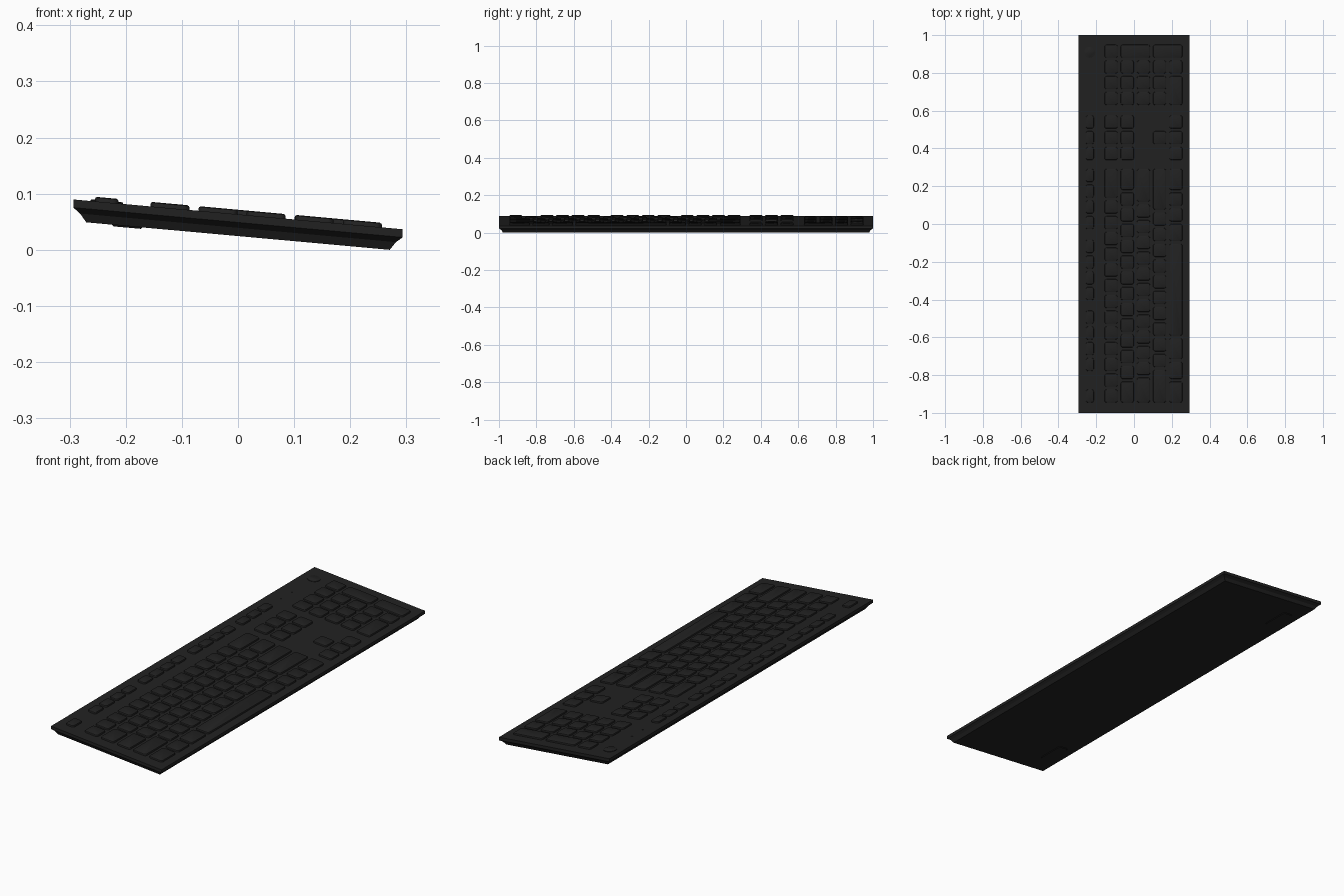
import bpy, bmesh, math

if "Cube" in bpy.data.objects:
    bpy.data.objects.remove(bpy.data.objects["Cube"])

SLOPE = 0.0905          # fall of the deck from back (-x) to front (+x)
DECK = 0.0632           # deck height at x = 0
U = 0.0834              # key pitch along y
GAP = 0.0145


def mat(name, v):
    m = bpy.data.materials.new(name)
    m.diffuse_color = (v, v, v, 1)
    m.use_nodes = True
    m.node_tree.nodes["Principled BSDF"].inputs["Base Color"].default_value = m.diffuse_color
    return m


BODY = mat("charcoal_plastic", 0.0155)
KEY = mat("key_black", 0.0155)


def outline(x0, x1, y0, y1, r, seg):
    """Rounded rectangle, counter-clockwise."""
    if r <= 0:
        return [(x0, y0), (x1, y0), (x1, y1), (x0, y1)]
    pts = []
    for cx, cy, a in ((x1 - r, y1 - r, 0), (x0 + r, y1 - r, 90),
                      (x0 + r, y0 + r, 180), (x1 - r, y0 + r, 270)):
        for i in range(seg + 1):
            t = math.radians(a + 90 * i / seg)
            pts.append((cx + r * math.cos(t), cy + r * math.sin(t)))
    return pts


def stack(bm, rect, layers, r=0, seg=4):
    """Closed solid from outlines; layers = (inset x, inset y, height over deck)."""
    x0, x1, y0, y1 = rect
    rings = []
    for ix, iy, t in layers:
        ring = outline(x0 + ix, x1 - ix, y0 + iy, y1 - iy, r - ix * 0.5 if r else 0, seg)
        rings.append([bm.verts.new((x, y, DECK - SLOPE * x + t)) for x, y in ring])
    n = len(rings[0])
    for a, b in zip(rings, rings[1:]):
        for i in range(n):
            j = (i + 1) % n
            bm.faces.new((a[i], a[j], b[j], b[i]))
    bm.faces.new(rings[0][::-1])
    bm.faces.new(rings[-1])


def finish(bm, name, material, smooth=True):
    bmesh.ops.recalc_face_normals(bm, faces=bm.faces)
    me = bpy.data.meshes.new(name)
    bm.to_mesh(me)
    bm.free()
    me.materials.append(material)
    if smooth:
        me.polygons.foreach_set("use_smooth", [True] * len(me.polygons))
        me.set_sharp_from_angle(angle=math.radians(30))
    ob = bpy.data.objects.new(name, me)
    bpy.context.collection.objects.link(ob)
    return ob


# Case: deck plate, undercut and tapered base
bm = bmesh.new()
stack(bm, (-0.2935, 0.2935, -1, 1),
      [(0.023, 0.021, -0.0387), (0.012, 0.013, -0.024), (0, 0, -0.0145), (0, 0, 0)])
finish(bm, "case", BODY, smooth=False)

# Folded feet below the back edge
bm = bmesh.new()
for s in (-1, 1):
    stack(bm, (-0.225, -0.17, s * 0.81 - 0.07, s * 0.81 + 0.07),
          [(0.003, 0.003, -0.0415), (0, 0, -0.038)], r=0.012)
finish(bm, "folding_feet", BODY)

ROWS = [-0.156 + 0.0857 * i for i in range(5)]
KEY_D = 0.0695
PROFILE = [(0, 0, -0.002), (0, 0, 0.0045), (0.0012, 0.0012, 0.0068), (0.004, 0.004, 0.0082)]


def key(bm, x, y, w=1.0, depth=KEY_D):
    stack(bm, (x, x + depth, y, y + w * U - GAP), PROFILE, r=0.011)


def row(bm, x, y, widths, depth=KEY_D):
    for w in widths:
        key(bm, x, y, w, depth)
        y += w * U


LEFT, NAV, PAD = -0.945, 0.339, 0.63

# Main typing block
bm = bmesh.new()
main = [[1] * 13 + [2],
        [1.5] + [1] * 12 + [1.5],
        [1.75] + [1] * 11 + [2.25],
        [2.25] + [1] * 10 + [2.75],
        [1.5, 1.25, 1.5, 6, 1.25, 1, 1, 1.5]]
for x, widths in zip(ROWS, main):
    row(bm, x, LEFT, widths)
finish(bm, "typing_keys", KEY)

# Shallow function row
bm = bmesh.new()
for start, count in ((0, 1), (2, 4), (6.5, 4), (11, 4)):
    row(bm, -0.255, LEFT + start * U, [1] * count, 0.042)
row(bm, -0.255, NAV, [1] * 3, 0.042)
finish(bm, "function_keys", KEY)

# Navigation cluster and arrows
bm = bmesh.new()
for i in (0, 1, 4):
    row(bm, ROWS[i], NAV, [1] * 3)
key(bm, ROWS[3], NAV + U)
finish(bm, "navigation_keys", KEY)

# Number pad with two double-height keys
bm = bmesh.new()
row(bm, ROWS[0], PAD, [1] * 4)
for i in (1, 2, 3):
    row(bm, ROWS[i], PAD, [1] * 3)
row(bm, ROWS[4], PAD, [2, 1])
for i in (1, 3):
    key(bm, ROWS[i], PAD + 3 * U, 1, KEY_D + 0.0857)
finish(bm, "number_pad_keys", KEY)

# Round button and indicator dots
bm = bmesh.new()
stack(bm, (-0.263, -0.205, 0.88, 0.938),
      [(0, 0, -0.002), (0, 0, 0.002), (0.003, 0.003, 0.003)], r=0.0289, seg=8)
finish(bm, "round_button", KEY)
bm = bmesh.new()
for y in (0.66, 0.743, 0.826):
    stack(bm, (-0.238, -0.23, y - 0.004, y + 0.004),
          [(0, 0, -0.001), (0, 0, 0.001)], r=0.0039, seg=3)
finish(bm, "indicator_dots", KEY)
